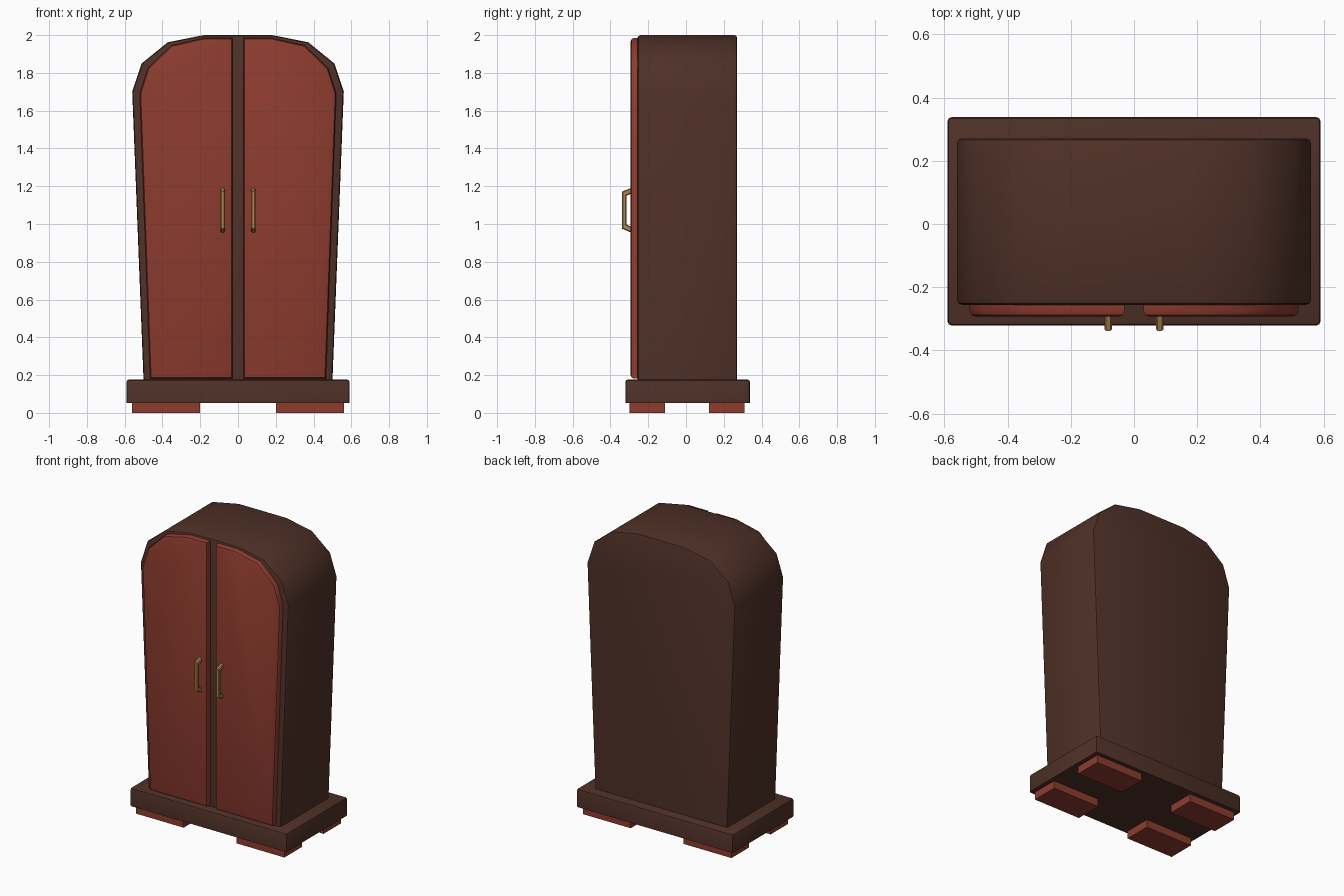
import bpy, bmesh, math

if "Cube" in bpy.data.objects:
    bpy.data.objects.remove(bpy.data.objects["Cube"])


def material(name, rgb):
    m = bpy.data.materials.new(name)
    m.diffuse_color = (*rgb, 1)
    m.use_nodes = True
    m.node_tree.nodes["Principled BSDF"].inputs["Base Color"].default_value = m.diffuse_color
    return m


WOOD = material("dark_brown_wood", (0.078, 0.030, 0.020))
RED = material("red_wood", (0.270, 0.045, 0.028))
BRASS = material("brass", (0.440, 0.240, 0.085))


def prism(name, pts, axis, lo, hi, mat, bevel=0.0, segments=2, rule=None):
    """Extrude a 2D outline along x (pts = y,z) or y (pts = x,z), bevel edges chosen by rule."""
    bm = bmesh.new()
    place = (lambda a, b: (lo, a, b)) if axis == "x" else (lambda a, b: (a, lo, b))
    face = bm.faces.new([bm.verts.new(place(a, b)) for a, b in pts])
    ext = bmesh.ops.extrude_face_region(bm, geom=[face])
    shift = (hi - lo, 0, 0) if axis == "x" else (0, hi - lo, 0)
    bmesh.ops.translate(bm, vec=shift, verts=[v for v in ext["geom"] if isinstance(v, bmesh.types.BMVert)])
    bmesh.ops.recalc_face_normals(bm, faces=bm.faces)
    if bevel:
        edges = [e for e in bm.edges if rule is None or rule(*[v.co for v in e.verts])]
        bmesh.ops.bevel(bm, geom=edges, offset=bevel, segments=segments, profile=0.5,
                        affect="EDGES", clamp_overlap=True)
    bmesh.ops.recalc_face_normals(bm, faces=bm.faces)
    mesh = bpy.data.meshes.new(name)
    bm.to_mesh(mesh)
    bm.free()
    mesh.materials.append(mat)
    ob = bpy.data.objects.new(name, mesh)
    bpy.context.collection.objects.link(ob)
    bpy.ops.object.select_all(action="DESELECT")
    ob.select_set(True)
    bpy.context.view_layer.objects.active = ob
    bpy.ops.object.shade_smooth_by_angle(angle=math.radians(35))
    return ob


def rect(a0, a1, b0, b1):
    return [(a0, b0), (a1, b0), (a1, b1), (a0, b1)]


# Body: flared cabinet with a faceted arched top, front and back rims rounded
half = [(0.50, 0.17), (0.56, 1.70), (0.51, 1.85), (0.372, 1.962), (0.18, 2.0)]
outline = half + [(-x, z) for x, z in reversed(half)]
FRONT, BACK = -0.256, 0.271
prism("cabinet_body", outline, "y", FRONT, BACK, WOOD, 0.015, 2,
      lambda a, b: abs(a.y - b.y) < 1e-5 and max(a.z, b.z) > 0.2)

# Plinth: slab with rounded top and corners, sharp underside
prism("plinth", rect(-0.59, 0.59, 0.053, 0.176), "y", -0.321, 0.338, WOOD, 0.012, 2,
      lambda a, b: max(a.z, b.z) > 0.1)

# Doors, handles and feet, repeated on both sides
door = [(0.03, 0.181), (0.465, 0.181), (0.52, 1.69), (0.477, 1.825),
        (0.353, 1.945), (0.178, 1.985), (0.03, 1.985)]
grip = [(-0.285, 0.952), (-0.338, 0.975), (-0.338, 1.172), (-0.285, 1.193),
        (-0.285, 1.163), (-0.315, 1.150), (-0.315, 0.997), (-0.285, 0.982)]
for side, s in (("left", -1), ("right", 1)):
    prism(side + "_door", [(s * x, z) for x, z in door], "y", -0.293, -0.24, RED, 0.018, 2,
          lambda a, b: max(a.y, b.y) < -0.28)
    prism(side + "_handle", grip, "x", s * 0.081 - 0.012, s * 0.081 + 0.012, BRASS, 0.005, 1,
          lambda a, b: abs(a.x - b.x) < 1e-5 and min(a.y, b.y) < -0.3)
    x0, x1 = sorted((s * 0.20, s * 0.56))
    for end, y0, y1 in (("front", -0.30, -0.112), ("back", 0.122, 0.31)):
        prism(f"{end}_{side}_foot", rect(x0, x1, 0.0, 0.056), "y", y0, y1, RED)
